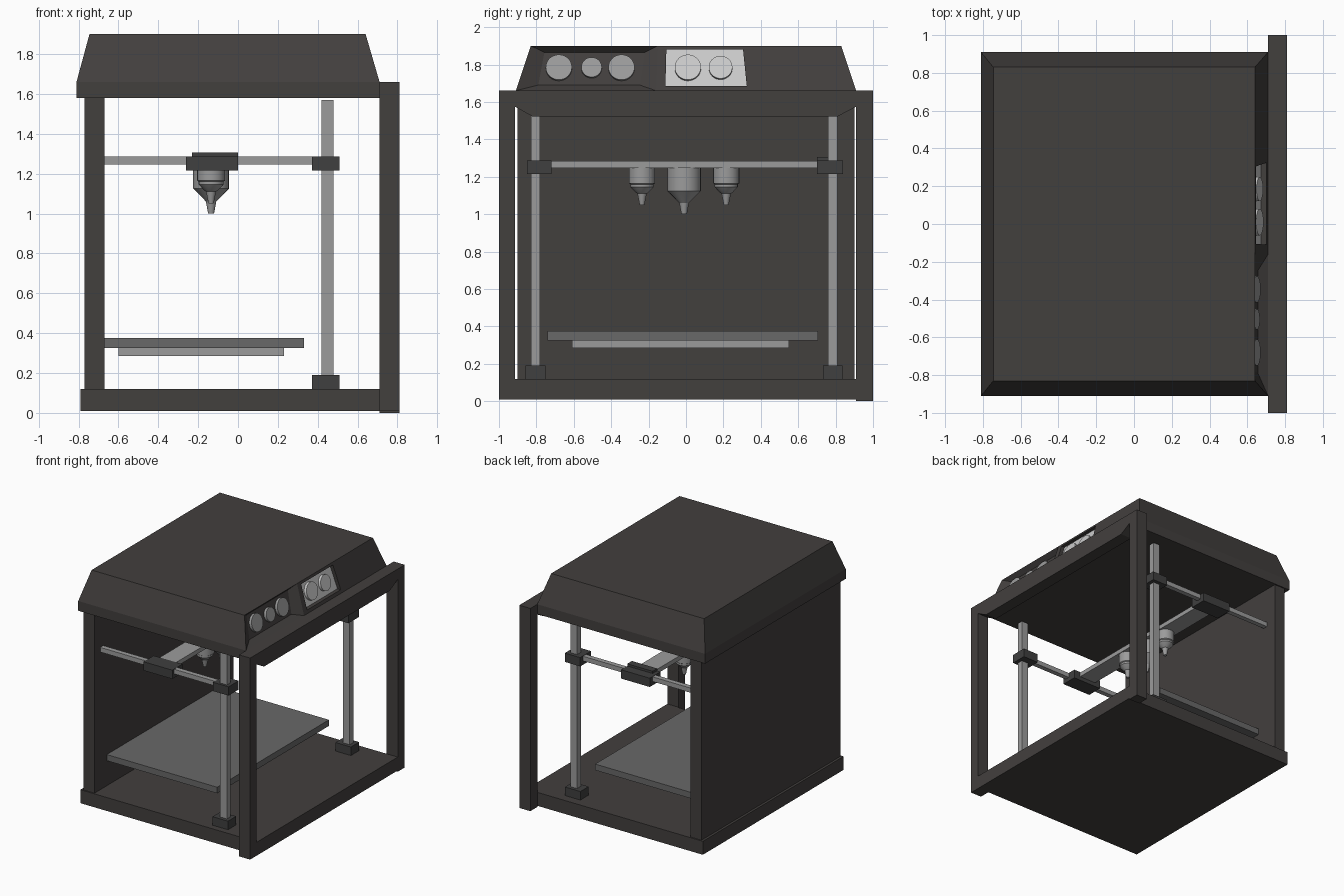
import bpy, bmesh, math

if "Cube" in bpy.data.objects:
    bpy.data.objects.remove(bpy.data.objects["Cube"])


def material(name, r, g, b):
    m = bpy.data.materials.new(name)
    m.diffuse_color = (r, g, b, 1)
    m.use_nodes = True
    m.node_tree.nodes["Principled BSDF"].inputs["Base Color"].default_value = m.diffuse_color
    return m


BODY = material("body_dark", 0.055, 0.05, 0.048)
BLOCK = material("block_dark", 0.05, 0.05, 0.05)
BED = material("bed_grey", 0.14, 0.14, 0.14)
METAL = material("metal_grey", 0.33, 0.33, 0.33)
SCREEN = material("screen_pale", 0.55, 0.57, 0.55)


def finish(bm, name, mats):
    bmesh.ops.recalc_face_normals(bm, faces=bm.faces)
    me = bpy.data.meshes.new(name)
    bm.to_mesh(me)
    bm.free()
    for m in mats:
        me.materials.append(m)
    ob = bpy.data.objects.new(name, me)
    bpy.context.collection.objects.link(ob)
    return ob


def box(name, xs, ys, zs, mat):
    bm = bmesh.new()
    bmesh.ops.create_cube(bm, size=1)
    for v in bm.verts:
        v.co = [(r[0] + r[1]) / 2 + c * (r[1] - r[0]) for r, c in zip((xs, ys, zs), v.co)]
    return finish(bm, name, [mat])


def lathe(name, profile, mat, segs=24):
    """Spin an (r, z) profile round z, with both ends capped."""
    bm = bmesh.new()
    rings = [[bm.verts.new((r * math.cos(2 * math.pi * i / segs),
                            r * math.sin(2 * math.pi * i / segs), z))
              for i in range(segs)] for r, z in profile]
    for a, b in zip(rings, rings[1:]):
        for i in range(segs):
            j = (i + 1) % segs
            bm.faces.new((a[i], a[j], b[j], b[i]))
    bm.faces.new(rings[0])
    bm.faces.new(rings[-1])
    ob = finish(bm, name, [mat])
    for p in ob.data.polygons:
        p.use_smooth = True
    bpy.context.view_layer.objects.active = ob
    ob.select_set(True)
    bpy.ops.object.shade_smooth_by_angle(angle=math.radians(30))
    ob.select_set(False)
    return ob


# Cabinet base, back panel and front frame
box("floor", (-0.79, 0.71), (-0.91, 0.91), (0.01, 0.12), BODY)
box("back_panel", (-0.77, -0.67), (-0.9, 0.9), (0.12, 1.58), BODY)
box("frame_post_left", (0.71, 0.81), (-1, -0.915), (0.01, 1.66), BODY)
box("frame_post_right", (0.71, 0.81), (0.91, 1), (0, 1.66), BODY)
box("frame_bottom_bar", (0.71, 0.81), (-0.915, 0.91), (0.01, 0.12), BODY)

# Frame top bar with angled lower corners
bm = bmesh.new()
outline = [(-0.915, 1.66), (-0.915, 1.575), (-0.82, 1.522), (0.81, 1.522), (0.91, 1.575), (0.91, 1.66)]
face = bm.faces.new([bm.verts.new((0.71, y, z)) for y, z in outline])
ext = bmesh.ops.extrude_face_region(bm, geom=[face])["geom"]
bmesh.ops.translate(bm, vec=(0.1, 0, 0), verts=[v for v in ext if isinstance(v, bmesh.types.BMVert)])
finish(bm, "frame_top_bar", [BODY])


# Hood: tapered box whose sloping front holds a dial recess and a screen recess
def slope_x(z, depth=0.0):
    return 0.71 - (z - 1.66) * 0.07 / 0.24 - depth


bm = bmesh.new()


def verts(pts):
    return [bm.verts.new(p) for p in pts]


def on_slope(pts, depth=0.0):
    return verts([(slope_x(z, depth), y, z) for y, z in pts])


def ring(a, b):
    for i in range(4):
        j = (i + 1) % 4
        bm.faces.new((a[i], a[j], b[j], b[i]))


low = verts([(0.71, -0.91, 1.58), (0.71, 0.91, 1.58), (-0.81, 0.91, 1.58), (-0.81, -0.91, 1.58)])
fl, sl, fr = on_slope([(-0.91, 1.66), (-0.16, 1.66), (0.91, 1.66)])
tl, st, tr = on_slope([(-0.83, 1.9), (-0.15, 1.9), (0.83, 1.9)])
br, bl = verts([(-0.81, 0.91, 1.66), (-0.81, -0.91, 1.66)])
ur, ul = verts([(-0.745, 0.83, 1.9), (-0.745, -0.83, 1.9)])
for f in (low, (low[0], low[1], fr, sl, fl), (low[1], low[2], br, fr), (low[2], low[3], bl, br),
          (low[3], low[0], fl, bl), (fr, br, ur, tr), (br, bl, ul, ur), (bl, fl, tl, ul),
          (tl, st, tr, ur, ul)):
    bm.faces.new(f)
dial_panel = on_slope([(-0.79, 1.69), (-0.246, 1.69), (-0.22, 1.865), (-0.757, 1.865)], 0.045)
ring((fl, sl, st, tl), dial_panel)
bm.faces.new(dial_panel)
window = [(-0.11, 1.685), (0.325, 1.685), (0.305, 1.88), (-0.105, 1.88)]
rim, well = on_slope(window), on_slope(window, 0.03)
ring((sl, fr, tr, st), rim)
ring(rim, well)
bm.faces.new(well).material_index = 1
finish(bm, "hood", [BODY, SCREEN])

# Dials on the sloping panels
TILT = math.pi / 2 - math.atan2(0.07, 0.24)
for i, (y, r, depth, mat) in enumerate([(-0.68, 0.07, 0.045, METAL), (-0.505, 0.055, 0.045, METAL),
                                        (-0.345, 0.07, 0.045, METAL), (0.01, 0.07, 0.03, SCREEN),
                                        (0.185, 0.063, 0.03, SCREEN)]):
    dial = lathe(f"dial_{i + 1}", [(r, -0.01), (r, 0.022)], mat, 32)
    dial.rotation_euler = (0, TILT, 0)
    dial.location = (slope_x(1.78, depth), y, 1.78)

# Columns, feet, carriages, rails and sliders on each side
for side, y, y0, y1 in (("left", -0.805, -0.85, -0.72), ("right", 0.785, 0.70, 0.84)):
    box(f"column_{side}", (0.42, 0.48), (y - 0.025, y + 0.025), (0.19, 1.57), METAL)
    box(f"column_foot_{side}", (0.37, 0.51), (y - 0.053, y + 0.053), (0.12, 0.19), BLOCK)
    box(f"carriage_{side}", (0.37, 0.51), (y0, y1), (1.215, 1.287), BLOCK)
    box(f"rail_{side}", (-0.67, 0.42), (y - 0.02, y + 0.02), (1.247, 1.285), METAL)
    box(f"slider_{side}", (-0.26, 0.0), (y0, y1), (1.215, 1.287), BLOCK)
box("slider_cap", (-0.23, 0.0), (0.70, 0.76), (1.28, 1.305), BLOCK)
box("gantry_beam", (-0.21, -0.06), (-0.73, 0.71), (1.247, 1.283), METAL)

# Print heads: a large one in the middle, small ones either side
small = [(0.07, 1.25), (0.07, 1.165), (0.062, 1.16), (0.062, 1.145), (0.033, 1.115), (0.025, 1.11), (0.013, 1.05)]
large = [(0.09, 1.25), (0.09, 1.125), (0.08, 1.115), (0.035, 1.07), (0.026, 1.06), (0.015, 1.0)]
for name, y, profile in (("left", -0.235, small), ("middle", -0.01, large), ("right", 0.215, small)):
    lathe(f"print_head_{name}", profile, METAL).location = (-0.135, y, 0)

# Print bed
box("bed_plate", (-0.67, 0.33), (-0.74, 0.705), (0.325, 0.375), BED)
box("bed_support", (-0.6, 0.23), (-0.61, 0.55), (0.285, 0.325), METAL)
